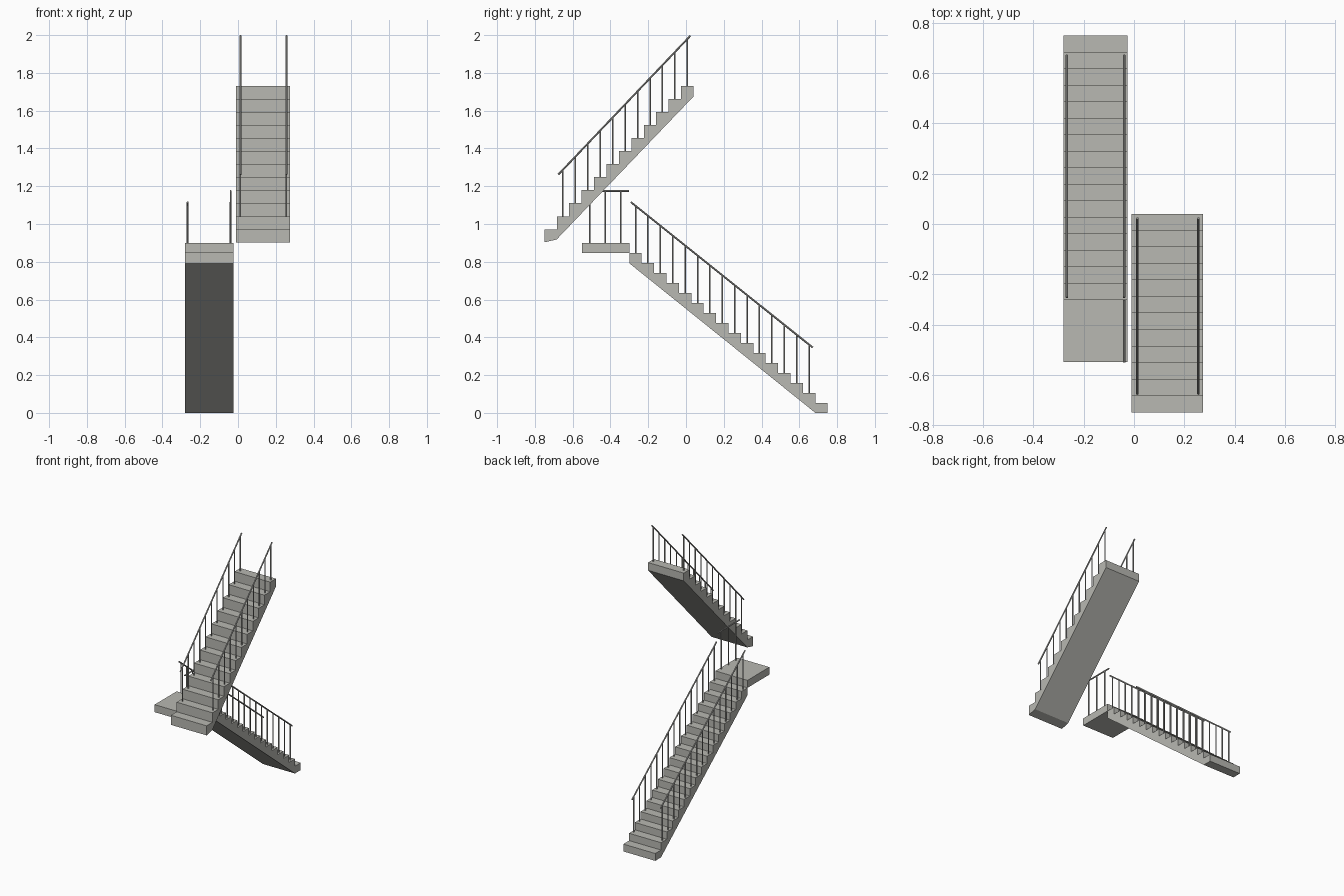
import bpy, bmesh
from mathutils import Vector

if "Cube" in bpy.data.objects:
    bpy.data.objects.remove(bpy.data.objects["Cube"])


def material(name, rgb):
    m = bpy.data.materials.new(name)
    m.diffuse_color = (*rgb, 1)
    m.use_nodes = True
    m.node_tree.nodes["Principled BSDF"].inputs["Base Color"].default_value = m.diffuse_color
    return m


CONCRETE = material("warm_grey", (0.48, 0.48, 0.445))
METAL = material("rail_grey", (0.44, 0.44, 0.42))


def finish(bm, name, mat):
    bmesh.ops.recalc_face_normals(bm, faces=bm.faces)
    me = bpy.data.meshes.new(name)
    bm.to_mesh(me)
    bm.free()
    me.materials.append(mat)
    ob = bpy.data.objects.new(name, me)
    bpy.context.collection.objects.link(ob)
    return ob


def extrude_profile(name, profile, x0, x1):
    """Solid from a (y, z) side profile, running from x0 to x1."""
    bm = bmesh.new()
    face = bm.faces.new([bm.verts.new((x0, y, z)) for y, z in profile])
    res = bmesh.ops.extrude_face_region(bm, geom=[face])
    moved = [g for g in res["geom"] if isinstance(g, bmesh.types.BMVert)]
    bmesh.ops.translate(bm, verts=moved, vec=(x1 - x0, 0, 0))
    return finish(bm, name, CONCRETE)


def add_rod(bm, a, b, radius):
    a, b = Vector(a), Vector(b)
    d = b - a
    mat = d.to_track_quat('Z', 'Y').to_matrix().to_4x4()
    mat.translation = (a + b) / 2
    bmesh.ops.create_cone(bm, cap_ends=True, segments=8, radius1=radius,
                          radius2=radius, depth=d.length, matrix=mat)


def railing(name, x, start, end, posts):
    """Handrail between two (y, z) points with posts given as (y, base z)."""
    bm = bmesh.new()
    add_rod(bm, (x, *start), (x, *end), 0.005)
    for y, base in posts:
        t = (y - start[0]) / (end[0] - start[0])
        add_rod(bm, (x, y, base), (x, y, start[1] + t * (end[1] - start[1])), 0.004)
    ob = finish(bm, name, METAL)
    bpy.ops.object.select_all(action='DESELECT')
    ob.select_set(True)
    bpy.context.view_layer.objects.active = ob
    bpy.ops.object.shade_smooth_by_angle()


def flight(name, x0, x1, y0, y1, z0, z1, count, underside, rail_x, rail_start, rail_end):
    """Sawtooth flight with a sloping underside and a railing on each side."""
    going, rise = (y1 - y0) / count, (z1 - z0) / count
    profile = [(y0, z0)]
    for i in range(count):
        top = z0 + rise * (i + 1)
        profile += [(y0 + going * i, top), (y0 + going * (i + 1), top)]
    extrude_profile(name + "_steps", profile + underside, x0, x1)
    # one post on the middle of every step but the first
    posts = [(y0 + going * (i + 0.5), z0 + rise * (i + 1)) for i in range(1, count)]
    for side, x in zip(("left", "right"), rail_x):
        railing(f"{name}_{side}_railing", x, rail_start, rail_end, posts)


# Lower flight climbs towards the front
flight("lower_flight", -0.28, -0.025, 0.75, -0.30, 0.0, 0.846, 16,
       [(-0.30, 0.792), (0.685, 0.0)], (-0.267, -0.039),
       (0.671, 0.346), (-0.292, 1.116))

# Upper flight climbs towards the back
flight("upper_flight", -0.01, 0.275, -0.75, 0.04, 0.903, 1.731, 12,
       [(0.04, 1.675), (-0.685, 0.918)], (0.013, 0.256),
       (-0.676, 1.262), (0.023, 1.9965))

# Landing slab and its inner railing
extrude_profile("landing", [(-0.55, 0.846), (-0.30, 0.846), (-0.30, 0.90), (-0.55, 0.90)],
                -0.28, -0.025)
railing("landing_railing", -0.039, (-0.552, 1.175), (-0.303, 1.175),
        [(y, 0.90) for y in (-0.51, -0.4275, -0.345)])
